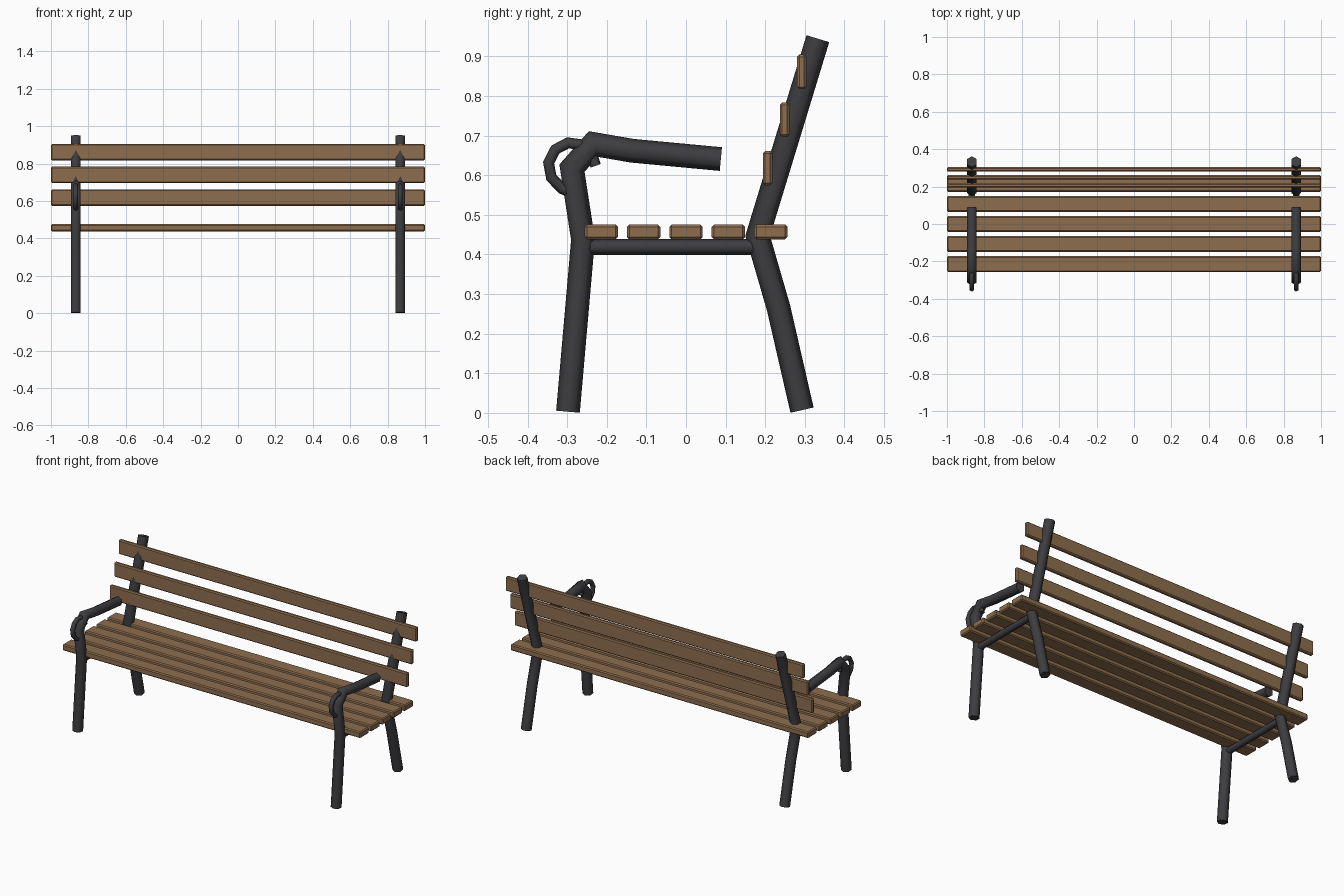
import bpy
import bmesh
from math import sin, cos, pi, radians
from mathutils import Vector

cube = bpy.data.objects.get("Cube")
if cube:
    bpy.data.objects.remove(cube)


def material(name, rgb):
    m = bpy.data.materials.new(name)
    m.use_nodes = True
    m.diffuse_color = (*rgb, 1)
    bsdf = m.node_tree.nodes["Principled BSDF"]
    bsdf.inputs["Base Color"].default_value = (*rgb, 1)
    bsdf.inputs["Roughness"].default_value = 0.7
    return m


wood = material("brown wood", (0.27, 0.155, 0.077))
iron = material("dark iron", (0.047, 0.047, 0.053))


def add_object(name, bm, mat):
    bmesh.ops.recalc_face_normals(bm, faces=bm.faces)
    mesh = bpy.data.meshes.new(name)
    bm.to_mesh(mesh)
    bm.free()
    mesh.materials.append(mat)
    obj = bpy.data.objects.new(name, mesh)
    bpy.context.collection.objects.link(obj)
    return obj


def slat(name, y, z, depth, height):
    """Full-width board with chamfered edges."""
    bm = bmesh.new()
    bmesh.ops.create_cube(bm, size=1)
    bmesh.ops.scale(bm, vec=(2, depth, height), verts=bm.verts)
    bmesh.ops.translate(bm, vec=(0, y, z), verts=bm.verts)
    bmesh.ops.bevel(bm, geom=bm.edges[:], offset=0.006, segments=1,
                    affect='EDGES')
    add_object(name, bm, wood)


def tube(name, x, path, radius, sides=6):
    """Capped tube with mitred bends along a (y, z) path."""
    pts = [Vector(p) for p in path]
    dirs = [(b - a).normalized() for a, b in zip(pts, pts[1:])]
    bm = bmesh.new()
    rings = []
    for i, p in enumerate(pts):
        before, after = dirs[max(i - 1, 0)], dirs[min(i, len(dirs) - 1)]
        t = (before + after).normalized()
        normal = Vector((-t.y, t.x)) / t.dot(after)
        ring = []
        for k in range(sides):
            a = 2 * pi * k / sides
            q = p + normal * radius * cos(a)
            ring.append(bm.verts.new((x + radius * sin(a), q.x, q.y)))
        rings.append(ring)
    for r, s in zip(rings, rings[1:]):
        for k in range(sides):
            n = (k + 1) % sides
            bm.faces.new((r[k], r[n], s[n], s[k]))
    bm.faces.new(rings[0])
    bm.faces.new(rings[-1])
    obj = add_object(name, bm, iron)
    bpy.ops.object.select_all(action='DESELECT')
    obj.select_set(True)
    bpy.context.view_layer.objects.active = obj
    bpy.ops.object.shade_smooth_by_angle(angle=radians(65))


# Seat boards
for i in range(5):
    slat(f"seat_slat_{i + 1}", (i - 2) * 0.107, 0.457, 0.084, 0.038)

# Backrest boards, stepped along the sloping posts
for i, (y, z) in enumerate([(0.206, 0.618), (0.249, 0.74), (0.292, 0.861)]):
    slat(f"back_slat_{i + 1}", y, z, 0.024, 0.087)

# Iron end frames
front_path = [(-0.298, 0.003), (-0.26, 0.438), (-0.288, 0.618),
              (-0.234, 0.679), (-0.136, 0.662), (0.088, 0.641)]
back_path = [(0.293, 0.007), (0.234, 0.264), (0.181, 0.447), (0.333, 0.945)]
curl_path = [(-0.28, 0.552), (-0.313, 0.566), (-0.34, 0.594), (-0.347, 0.632),
             (-0.33, 0.665), (-0.298, 0.682), (-0.263, 0.677),
             (-0.239, 0.656), (-0.228, 0.624)]
for side, x in (("left", 0.867), ("right", -0.867)):
    tube(f"{side}_front_leg_and_armrest", x, front_path, 0.03)
    tube(f"{side}_back_leg_and_post", x, back_path, 0.03)
    tube(f"{side}_seat_rail", x, [(-0.25, 0.419), (0.17, 0.419)], 0.02)
    tube(f"{side}_armrest_curl", x, curl_path, 0.0135)
